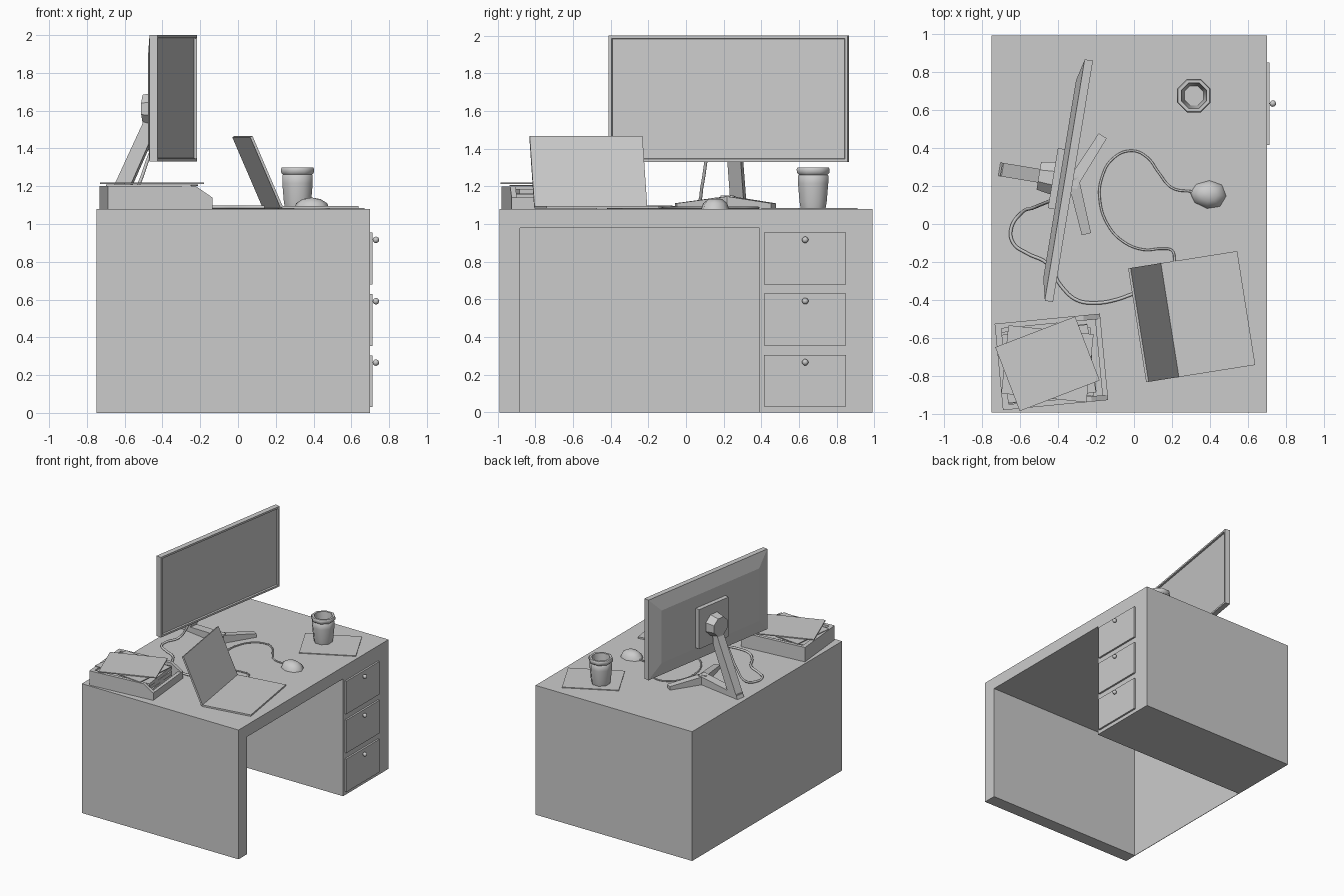
import bpy, bmesh
from math import radians, cos, sin
from mathutils import Matrix, Vector

if "Cube" in bpy.data.objects:
    bpy.data.objects.remove(bpy.data.objects["Cube"])

TOP = 1.08  # desk top height


def finish(name, bm, mat=None, smooth=0):
    bmesh.ops.recalc_face_normals(bm, faces=bm.faces)
    me = bpy.data.meshes.new(name)
    bm.to_mesh(me)
    bm.free()
    ob = bpy.data.objects.new(name, me)
    bpy.context.collection.objects.link(ob)
    if mat:
        ob.matrix_world = mat
    if smooth:
        bpy.ops.object.select_all(action='DESELECT')
        ob.select_set(True)
        bpy.context.view_layer.objects.active = ob
        bpy.ops.object.shade_smooth_by_angle(angle=radians(smooth))
    return ob


def frame(x, y, z, deg):
    return Matrix.Translation((x, y, z)) @ Matrix.Rotation(radians(deg), 4, 'Z')


def cube(lo, hi):
    bm = bmesh.new()
    bmesh.ops.create_cube(bm, size=1)
    for v in bm.verts:
        v.co = [lo[i] if v.co[i] < 0 else hi[i] for i in range(3)]
    return bm


def box(name, lo, hi, mat=None):
    return finish(name, cube(lo, hi), mat)


def prism(name, pts, vec, mat=None):
    """Polygon of 3D points extruded along vec."""
    bm = bmesh.new()
    f = bm.faces.new([bm.verts.new(p) for p in pts])
    r = bmesh.ops.extrude_face_region(bm, geom=[f])
    bmesh.ops.translate(bm, vec=vec, verts=[v for v in r['geom'] if isinstance(v, bmesh.types.BMVert)])
    f2 = [g for g in r['geom'] if isinstance(g, bmesh.types.BMFace)]
    if len(bm.faces) == len(pts) + 1:
        bm.faces.new([bm.verts[i] for i in range(len(pts))] if not f2 else list(f.verts))
    return finish(name, bm, mat)


def beam(name, a, b, wa, wb, ha, hb, mat=None):
    """Tapered bar lying on z=0 from a to b."""
    a, b = Vector(a), Vector(b)
    d = (b - a).normalized()
    n = Vector((-d.y, d.x))
    bm = cube((0, 0, 0), (1, 1, 1))
    for v in bm.verts:
        end = v.co.x > 0.5
        p = (b if end else a) + n * (v.co.y - 0.5) * (wb if end else wa)
        v.co = (p.x, p.y, v.co.z * (hb if end else ha))
    return finish(name, bm, mat)


def cable(name, pts, r=0.008):
    cu = bpy.data.curves.new(name, 'CURVE')
    cu.dimensions = '3D'
    cu.bevel_depth, cu.bevel_resolution, cu.resolution_u = r, 2, 6
    s = cu.splines.new('BEZIER')
    s.bezier_points.add(len(pts) - 1)
    for bp, p in zip(s.bezier_points, pts):
        bp.co = p if len(p) == 3 else (*p, TOP + r)
        bp.handle_left_type = bp.handle_right_type = 'AUTO'
    bpy.context.collection.objects.link(bpy.data.objects.new(name, cu))


# Desk: top, leg panel and drawer pedestal as one profile, thin back panel
outline = [(-.99, 0), (-.88, 0), (-.88, .98), (.39, .98), (.39, 0), (.99, 0), (.99, TOP), (-.99, TOP)]
prism("desk_body", [(-.746, y, z) for y, z in outline], (1.444, 0, 0))
box("desk_back_panel", (-.75, -.99, 0), (-.746, .99, TOP))

# Drawers and knobs
for i, z in enumerate((.03, .355, .68)):
    box(f"drawer_front_{i}", (.69, .415, z), (.713, .85, z + .275))
    bm = bmesh.new()
    bmesh.ops.create_uvsphere(bm, u_segments=12, v_segments=8, radius=.017)
    finish(f"drawer_knob_{i}", bm, frame(.73, .633, z + .236, 0), 60)

# Monitor: recessed screen and bulging back
M = frame(-.3425, .2275, 0, -9.4)
bm = cube((-.022, -.643, 1.33), (.022, .643, 2.0))
bm.faces.ensure_lookup_table()
front = max(bm.faces, key=lambda f: f.calc_center_median().x)
back = min(bm.faces, key=lambda f: f.calc_center_median().x)
bmesh.ops.inset_region(bm, faces=[front], thickness=.022)
bmesh.ops.inset_region(bm, faces=[front], thickness=.004, depth=-.014)
bmesh.ops.inset_region(bm, faces=[back], thickness=.004)
bmesh.ops.inset_region(bm, faces=[back], thickness=.16)
bmesh.ops.translate(bm, vec=(-.027, 0, 0), verts=back.verts)
finish("monitor", bm, M)

# Monitor mount and hub
box("monitor_mount_plate", (-.085, -.16, 1.45), (-.03, .16, 1.78), M)
bm = bmesh.new()
bmesh.ops.create_cone(bm, cap_ends=True, segments=8, radius1=.095, radius2=.08, depth=.08)
finish("monitor_hub", bm, M @ Matrix.Translation((-.12, 0, 1.61))
       @ Matrix.Rotation(radians(-90), 4, 'Y') @ Matrix.Rotation(radians(22.5), 4, 'Z'), 30)

# Monitor stand: slanted neck, spine and two feet
neck = [(-.37, TOP), (-.28, TOP), (-.115, 1.45), (-.1, 1.6), (-.15, 1.6), (-.16, 1.53)]
prism("stand_neck", [(x, -.036, z) for x, z in neck], (0, .072, 0), M)
MB = M @ Matrix.Translation((0, 0, TOP))
beam("stand_spine", (-.36, 0), (.05, 0), .072, .072, .035, .07, MB)
for side, s in (("left", -1), ("right", 1)):
    beam(f"stand_foot_{side}", (.02, -.015 * s), (.137, .262 * s), .06, .05, .07, .03, MB)

# Laptop: base and leaning lid
L = frame(.19, -.505, TOP, 9)
box("laptop_base", (-.005, -.303, .002), (.405, .303, .015), L)
t = radians(23.5)
u, n = Vector((-sin(t), 0, cos(t))), Vector((-cos(t), 0, -sin(t)))
a = Vector((0, -.303, .012))
prism("laptop_lid", [a, a + u * .408, a + u * .408 + n * .014, a + n * .014], (0, .606, 0), L)

# Paper under the mug
box("note_paper", (-.217, -.175, 0), (.217, .175, .006), frame(.397, .655, TOP, 27.4))

# Mug: eight-sided lathe
prof = [(0, 0), (.072, 0), (.078, .03), (.087, .13), (.087, .17), (.082, .175), (.093, .185), (.095, .205),
        (.09, .214), (.072, .214), (.068, .17), (.055, .02), (0, .02)]
bm = bmesh.new()
vs = [bm.verts.new((r, 0, z)) for r, z in prof]
es = [bm.edges.new(p) for p in zip(vs, vs[1:])]
bmesh.ops.spin(bm, geom=vs + es, cent=(0, 0, 0), axis=(0, 0, 1), angle=radians(360), steps=8)
bmesh.ops.remove_doubles(bm, verts=bm.verts, dist=1e-4)
finish("mug", bm, frame(.315, .675, TOP + .006, 22.5), 50)

# Mouse: low dome
bm = bmesh.new()
bmesh.ops.create_uvsphere(bm, u_segments=8, v_segments=6, radius=1)
for v in bm.verts:
    w = 1 + .12 * v.co.x
    v.co = (v.co.x * .095, v.co.y * .074 * w, max(v.co.z, 0) * .06)
bmesh.ops.remove_doubles(bm, verts=bm.verts, dist=1e-4)
finish("mouse", bm, frame(.39, .155, TOP, -5), 50)

# Cables
cable("mouse_cable", [(.31, .17), (.2, .19), (.13, .27), (.07, .35), (-.01, .385), (-.11, .345), (-.17, .24),
                      (-.18, .13), (-.14, 0), (-.06, -.09), (.05, -.135), (.15, -.13), (.2, -.14), (.215, -.2)], .006)
cable("monitor_cable", [(-.42, .13, 1.47), (-.47, .11, 1.36), (-.53, .085, 1.2), (-.59, .06, 1.105), (-.645, -.02),
                        (-.635, -.1), (-.56, -.155), (-.46, -.205), (-.38, -.33), (-.3, -.4), (-.2, -.415),
                        (-.1, -.4), (.02, -.36), (.14, -.34)], .009)

# Paper tray: floor, back wall, low front lip, sloping side walls
T = frame(-.434, -.725, TOP, 5.5)
box("tray_floor", (-.278, -.228, 0), (.278, .228, .012), T)
box("tray_back", (-.278, -.228, 0), (-.245, .228, .12), T)
box("tray_lip", (.25, -.228, 0), (.278, .228, .06), T)
side = [(-.278, 0), (.278, 0), (.278, .06), (.19, .12), (-.278, .12)]
for nm, y in (("front", -.228), ("rear", .2)):
    prism(f"tray_wall_{nm}", [(x, y, z) for x, z in side], (0, .028, 0), T)

# Stack of papers
for i, (z, h, deg) in enumerate(((.014, .03, 3), (.046, .03, -2), (.078, .028, 2), (.122, .006, -11), (.132, .008, 16))):
    k = .235 if i < 3 else .225
    box(f"paper_{i}", (-k, -.18, z), (k, .18, z + h), frame(-.455, -.735, TOP, 5 + deg))
